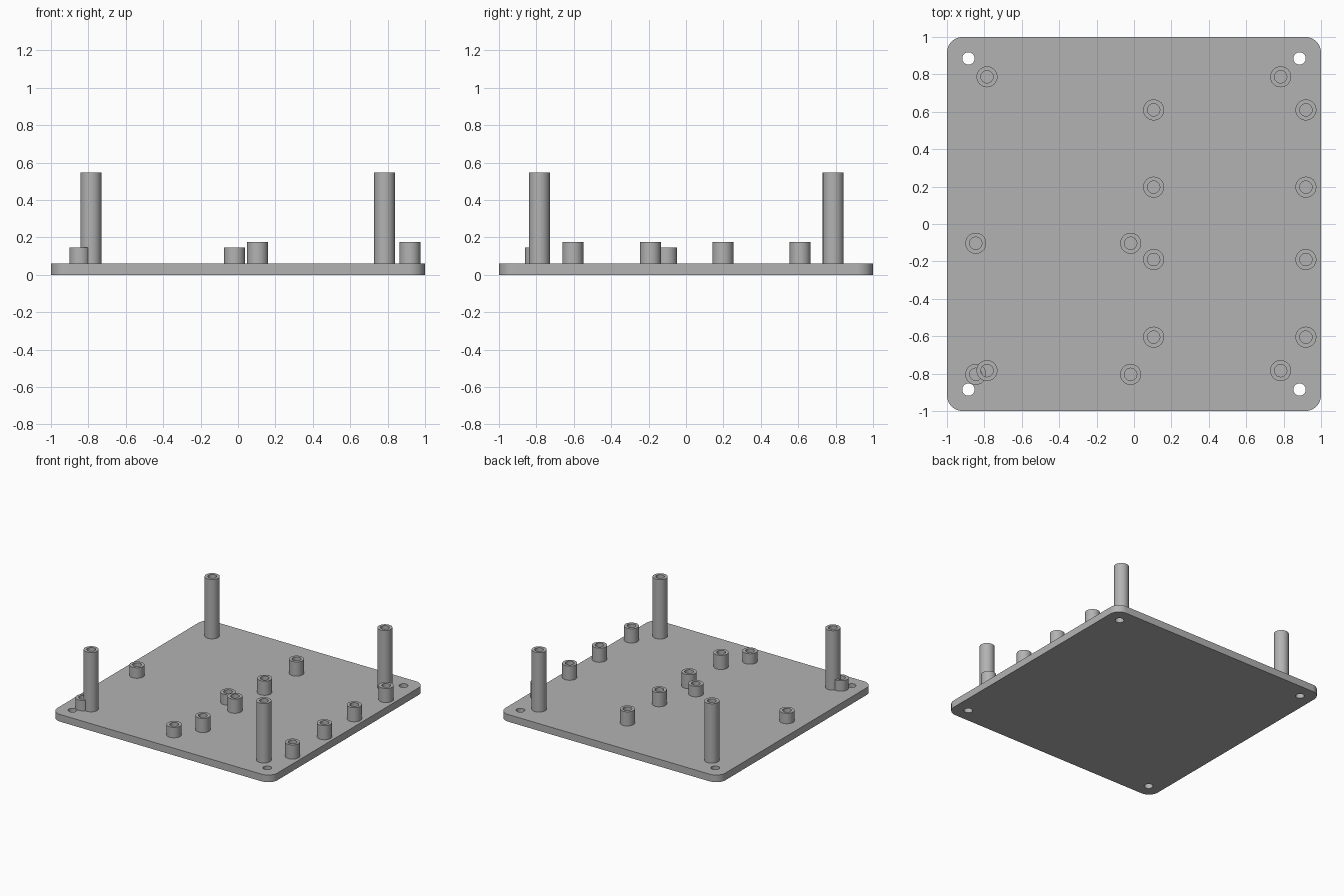
import bpy, bmesh, math
from mathutils import Matrix

cube = bpy.data.objects.get("Cube")
if cube:
    bpy.data.objects.remove(cube, do_unlink=True)

THICK = 0.059          # base plate thickness
CORNER = 0.085         # plate corner radius
HOLE = 0.033           # mounting hole and bore radius
POST = 0.056           # standoff outer radius

grey = bpy.data.materials.new("plain_grey")
grey.use_nodes = True
colour = (0.45, 0.45, 0.45, 1)
grey.diffuse_color = colour
grey.node_tree.nodes["Principled BSDF"].inputs["Base Color"].default_value = colour


def arc(cx, cy, r, start, sweep, n):
    return [(cx + r * math.cos(start + sweep * i / n),
             cy + r * math.sin(start + sweep * i / n)) for i in range(n + 1)]


def finish(obj):
    obj.data.materials.clear()
    obj.data.materials.append(grey)
    bpy.ops.object.select_all(action='DESELECT')
    obj.select_set(True)
    bpy.context.view_layer.objects.active = obj
    bpy.ops.object.shade_smooth_by_angle(angle=math.radians(35))


def base_plate():
    """Rounded square with four corner holes, extruded from a filled curve."""
    k = 1 - CORNER
    outline = []
    for i, (sx, sy) in enumerate([(1, 1), (-1, 1), (-1, -1), (1, -1)]):
        outline += arc(sx * k, sy * k, CORNER, i * math.pi / 2, math.pi / 2, 12)
    loops = [outline]
    for sx in (-1, 1):
        for sy in (-1, 1):
            loops.append(arc(sx * 0.885, sy * 0.885, HOLE, 0, math.tau, 32)[:-1])
    curve = bpy.data.curves.new("plate_outline", 'CURVE')
    curve.dimensions = '2D'
    curve.fill_mode = 'BOTH'
    curve.extrude = THICK / 2
    for loop in loops:
        spline = curve.splines.new('POLY')
        spline.points.add(len(loop) - 1)
        for p, (x, y) in zip(spline.points, loop):
            p.co = (x, y, 0, 1)
        spline.use_cyclic_u = True
    obj = bpy.data.objects.new("base_plate", curve)
    bpy.context.collection.objects.link(obj)
    bpy.ops.object.select_all(action='DESELECT')
    obj.select_set(True)
    bpy.context.view_layer.objects.active = obj
    bpy.ops.object.convert(target='MESH')
    obj = bpy.context.view_layer.objects.active
    # weld the caps to the walls and stand the plate on the ground
    bm = bmesh.new()
    bm.from_mesh(obj.data)
    bmesh.ops.remove_doubles(bm, verts=bm.verts, dist=1e-5)
    bmesh.ops.recalc_face_normals(bm, faces=bm.faces)
    bmesh.ops.translate(bm, verts=bm.verts, vec=(0, 0, THICK / 2))
    bm.to_mesh(obj.data)
    bm.free()
    finish(obj)


def standoff(name, x, y, top):
    """Hollow post: a wall profile spun around its axis."""
    bm = bmesh.new()
    profile = [(POST, THICK), (POST, top), (HOLE, top), (HOLE, THICK)]
    verts = [bm.verts.new((r, 0, z)) for r, z in profile]
    edges = [bm.edges.new(pair) for pair in zip(verts, verts[1:])]
    bmesh.ops.spin(bm, geom=verts + edges, cent=(0, 0, 0), axis=(0, 0, 1),
                   angle=math.tau, steps=40, use_merge=True)
    bmesh.ops.remove_doubles(bm, verts=bm.verts, dist=1e-5)
    bmesh.ops.recalc_face_normals(bm, faces=bm.faces)
    # make sure the rim faces up
    rim = max(bm.faces, key=lambda f: f.calc_center_median().z)
    if rim.normal.z < 0:
        bmesh.ops.reverse_faces(bm, faces=bm.faces)
    bmesh.ops.transform(bm, matrix=Matrix.Translation((x, y, 0)), verts=bm.verts)
    mesh = bpy.data.meshes.new(name)
    bm.to_mesh(mesh)
    bm.free()
    obj = bpy.data.objects.new(name, mesh)
    bpy.context.collection.objects.link(obj)
    finish(obj)


base_plate()

# each group is a grid of posts: x positions, y positions, top height
groups = {
    "tall_standoff": ((-0.786, 0.784), (-0.784, 0.787), 0.547),
    "medium_standoff": ((0.105, 0.919), (-0.605, -0.19, 0.197, 0.61), 0.175),
    "low_standoff": ((-0.846, -0.018), (-0.804, -0.103), 0.145),
}
for name, (xs, ys, top) in groups.items():
    for x in xs:
        for y in ys:
            standoff(name, x, y, top)
